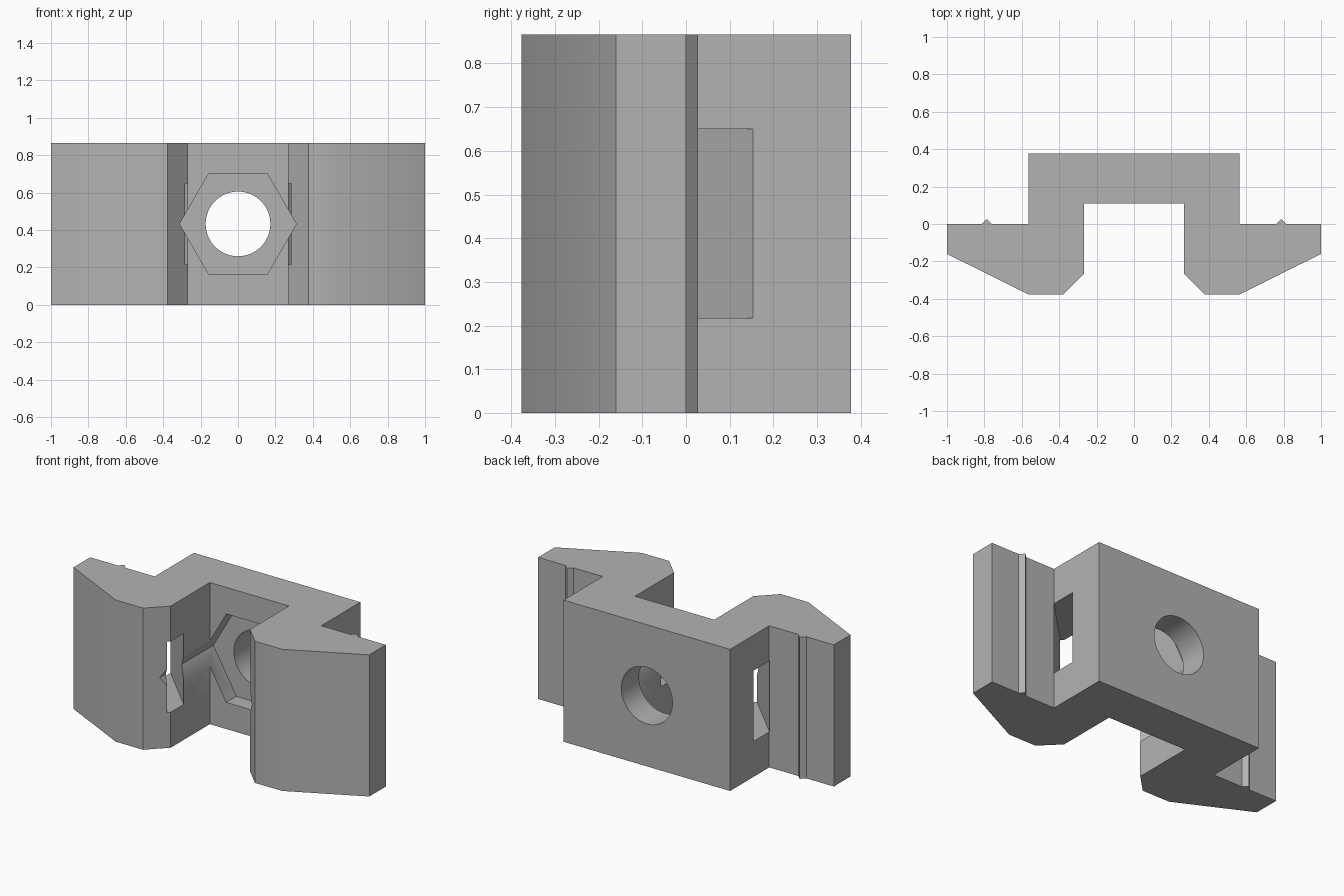
import bpy
import math

old = bpy.data.objects.get("Cube")
if old:
    bpy.data.objects.remove(old, do_unlink=True)

HEIGHT = 0.866
MID = HEIGHT / 2

grey = bpy.data.materials.new("plain grey")
grey.use_nodes = True
COLOUR = (0.45, 0.45, 0.45, 1)
grey.diffuse_color = COLOUR
grey.node_tree.nodes["Principled BSDF"].inputs["Base Color"].default_value = COLOUR


def prism(name, outline, z0, z1):
    """Extrude a closed plan outline (anticlockwise) from z0 to z1."""
    n = len(outline)
    verts = [(x, y, z) for z in (z0, z1) for x, y in outline]
    faces = [tuple(reversed(range(n))), tuple(range(n, 2 * n))]
    faces += [(i, (i + 1) % n, n + (i + 1) % n, n + i) for i in range(n)]
    mesh = bpy.data.meshes.new(name)
    mesh.from_pydata(verts, [], faces)
    mesh.materials.append(grey)
    obj = bpy.data.objects.new(name, mesh)
    bpy.context.collection.objects.link(obj)
    return obj


def bore(name, sides, radius, y0, y1):
    """Cutter along y with a vertex pointing to +x."""
    bpy.ops.mesh.primitive_cylinder_add(
        vertices=sides, radius=radius, depth=y1 - y0,
        location=(0, (y0 + y1) / 2, MID), rotation=(math.pi / 2, 0, 0))
    obj = bpy.context.object
    obj.name = name
    # turn the hexagon so that its flats lie top and bottom
    if sides == 6:
        obj.rotation_euler = (math.pi / 2, math.pi / 6, 0)
    obj.data.materials.append(grey)
    return obj


# Half of the plan outline, from the inner channel round to the back
half = [(0.268, 0.11), (0.268, -0.267), (0.378, -0.377), (0.563, -0.377),
        (1.0, -0.16), (1.0, 0.0), (0.814, 0.0), (0.787, 0.027),
        (0.76, 0.0), (0.563, 0.0), (0.563, 0.378)]
outline = half + [(-x, y) for x, y in reversed(half)]
clip = prism("clip_body", outline, 0, HEIGHT)

# Nut recess, bolt hole and a slanted strap slot through each arm
cutters = [bore("nut_recess_cutter", 6, 0.312, -0.6, 0.207),
           bore("bolt_hole_cutter", 64, 0.173, 0.0, 0.6)]
slot = [(0.2, -0.365), (0.563, -0.002), (0.65, 0.085), (0.65, 0.24), (0.2, -0.21)]
cutters.append(prism("left_slot_cutter", slot, 0.217, 0.65))
cutters.append(prism("right_slot_cutter",
                     [(-x, y) for x, y in reversed(slot)], 0.217, 0.65))

for cutter in cutters:
    cutter.hide_render = True
    cut = clip.modifiers.new(cutter.name, "BOOLEAN")
    cut.operation = "DIFFERENCE"
    cut.solver = "EXACT"
    cut.object = cutter

# Apply the cuts and drop the cutters
bpy.ops.object.select_all(action="DESELECT")
clip.select_set(True)
bpy.context.view_layer.objects.active = clip
for name in [m.name for m in clip.modifiers]:
    bpy.ops.object.modifier_apply(modifier=name)
for cutter in cutters:
    bpy.data.objects.remove(cutter, do_unlink=True)

# Soft blend between the front faces and the tapered wings
bpy.ops.object.shade_smooth_by_angle(angle=math.radians(30))
